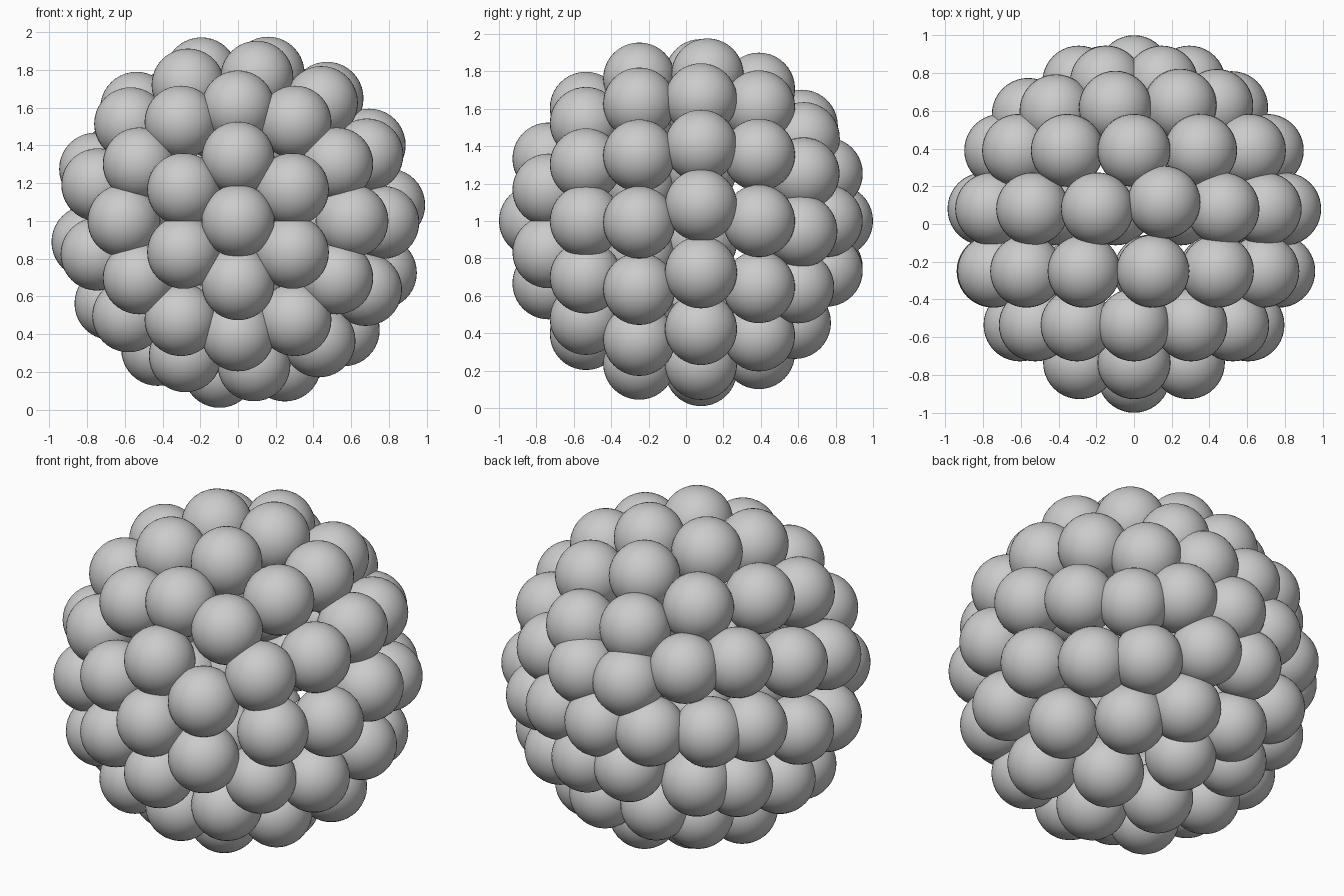
import bpy, math

if "Cube" in bpy.data.objects:
    bpy.data.objects.remove(bpy.data.objects["Cube"])

SHELL = 0.807   # distance of ball centres from the middle
BALL = 0.193    # ball radius

grey = bpy.data.materials.new("neutral_grey")
grey.diffuse_color = (0.6, 0.6, 0.6, 1)
grey.use_nodes = True
grey.node_tree.nodes["Principled BSDF"].inputs["Base Color"].default_value = grey.diffuse_color

# One smooth ball mesh shared by every ball
bpy.ops.mesh.primitive_uv_sphere_add(segments=40, ring_count=20, radius=BALL)
first = bpy.context.object
bpy.ops.object.shade_smooth()
ball_mesh = first.data
ball_mesh.name = "ball"
ball_mesh.materials.append(grey)
bpy.data.objects.remove(first)


def add_ball(name, y, degrees):
    """Place a ball on the shell; angle runs clockwise from the top, seen from the front."""
    r = math.sqrt(max(SHELL ** 2 - y ** 2, 0))
    a = math.radians(degrees)
    ob = bpy.data.objects.new(name, ball_mesh)
    ob.location = (r * math.sin(a), y, 1 + r * math.cos(a))
    bpy.context.collection.objects.link(ob)


def even(count, start=0):
    return [start + 360 * i / count for i in range(count)]


# Balls at the two ends
add_ball("front_ball", -SHELL, 0)
add_ball("back_ball", SHELL, 0)

# Rings of balls from front to back
rings = [
    ("front_inner_ring", -0.735, even(6)),
    ("front_middle_ring", -0.535, even(12)),
    ("front_outer_ring", -0.25, even(13, 7.5)),
    ("equator_ring", 0.08, [11.5, 36, 60, 84, 110, 136, 162, 187,
                            212, 237, 262, 290, 318, 346]),
    ("back_outer_ring", 0.39, even(12)),
    ("back_middle_ring", 0.60, [29, 60, 96, 131, 167, 201, 236, 270, 310, 349]),
    ("back_inner_ring", 0.752, [30, 90, 155, 212, 270, 330]),
]
for name, y, angles in rings:
    for a in angles:
        yy = y
        if name == "back_middle_ring":   # this ring is slightly tilted
            yy += 0.03 * math.cos(math.radians(a - 40))
        if name == "equator_ring" and a == 11.5:
            yy += 0.035
        add_ball(name + "_ball", yy, a)
